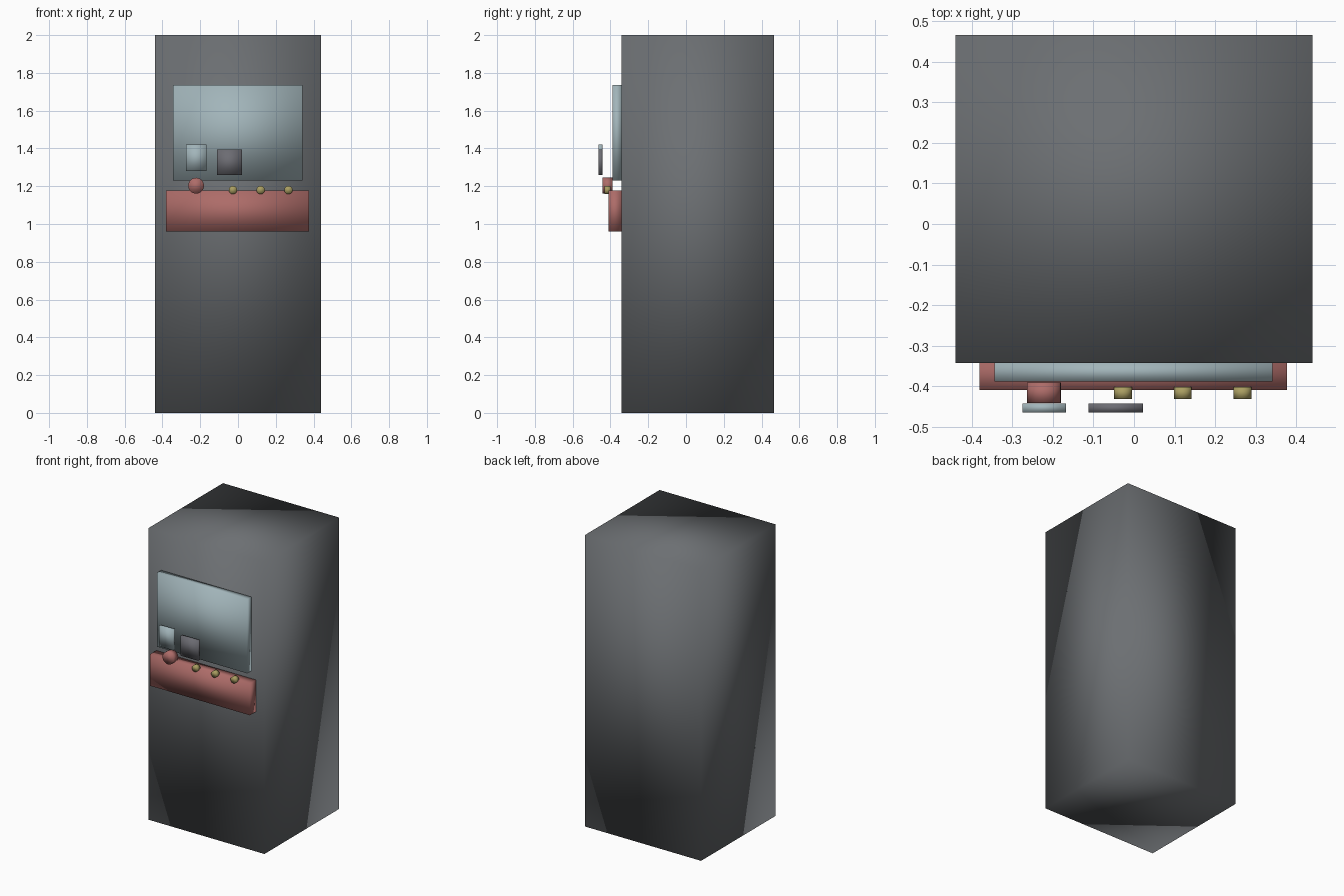
import bpy
import math

cube = bpy.data.objects.get("Cube")
if cube:
    bpy.data.objects.remove(cube, do_unlink=True)


def material(name, rgb):
    m = bpy.data.materials.new(name)
    m.use_nodes = True
    m.diffuse_color = (*rgb, 1)
    m.node_tree.nodes["Principled BSDF"].inputs["Base Color"].default_value = (*rgb, 1)
    return m


charcoal = material("charcoal", (0.15, 0.16, 0.17))
glass = material("pale blue glass", (0.36, 0.46, 0.49))
red = material("dull red", (0.42, 0.15, 0.14))
brass = material("brass", (0.40, 0.34, 0.12))
slate = material("slate", (0.15, 0.15, 0.17))


def finish(name, mat):
    ob = bpy.context.object
    ob.name = name
    ob.data.materials.append(mat)
    bpy.ops.object.transform_apply(location=False, rotation=True, scale=True)
    # soft normals run across the edges of every part
    bpy.ops.object.shade_smooth()
    return ob


def box(name, mat, x, y, z):
    """Box from (min, max) pairs along each axis."""
    spans = (x, y, z)
    bpy.ops.mesh.primitive_cube_add(size=1, location=[(a + b) / 2 for a, b in spans])
    bpy.context.object.scale = [b - a for a, b in spans]
    return finish(name, mat)


def knob(name, mat, x, z, radius, y):
    """Short cylinder pointing to the front."""
    bpy.ops.mesh.primitive_cylinder_add(
        vertices=24, radius=radius, depth=y[1] - y[0],
        location=(x, sum(y) / 2, z), rotation=(math.pi / 2, 0, 0))
    return finish(name, mat)


# Cabinet and the panels on its front
box("cabinet", charcoal, (-0.44, 0.44), (-0.342, 0.465), (0, 2))
box("screen", glass, (-0.343, 0.341), (-0.388, -0.342), (1.23, 1.737))
box("control_panel", red, (-0.38, 0.377), (-0.409, -0.342), (0.96, 1.177))

# Controls
knob("dial", red, -0.222, 1.203, 0.042, (-0.441, -0.39))
for i in range(3):
    knob(f"button_{i + 1}", brass, -0.027 + 0.147 * i, 1.18, 0.022, (-0.431, -0.401))

# Small plates standing in front
box("light_plate", glass, (-0.275, -0.167), (-0.464, -0.442), (1.28, 1.42))
box("dark_plate", slate, (-0.112, 0.022), (-0.464, -0.442), (1.26, 1.395))
